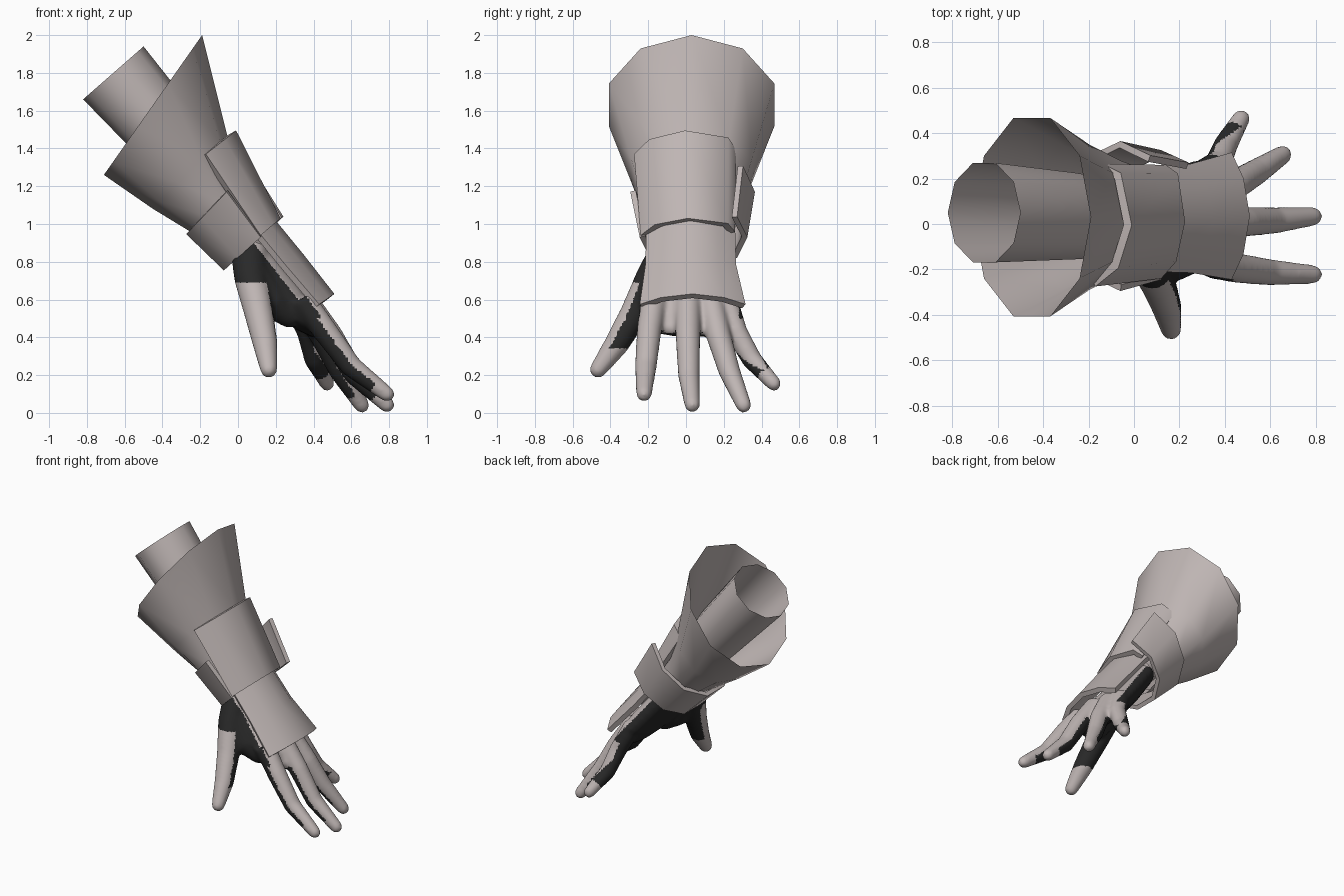
import bpy, bmesh, math
from mathutils import Vector

if "Cube" in bpy.data.objects:
    bpy.data.objects.remove(bpy.data.objects["Cube"])

def material(name, rgb):
    m = bpy.data.materials.new(name)
    m.diffuse_color = (*rgb, 1)
    m.use_nodes = True
    m.node_tree.nodes["Principled BSDF"].inputs["Base Color"].default_value = m.diffuse_color
    return m

LIGHT = material("warm_grey", (0.52, 0.465, 0.455))
DARK = material("charcoal", (0.022, 0.022, 0.022))
BACK = Vector((0.787, 0, 0.617))        # direction the back of the hand faces

def smooth(ob, angle):
    bpy.ops.object.select_all(action='DESELECT')
    bpy.context.view_layer.objects.active = ob
    ob.select_set(True)
    bpy.ops.object.shade_smooth_by_angle(angle=math.radians(angle))

def make(name, bm, mats):
    me = bpy.data.meshes.new(name)
    bm.to_mesh(me)
    bm.free()
    for m in mats:
        me.materials.append(m)
    ob = bpy.data.objects.new(name, me)
    bpy.context.collection.objects.link(ob)
    bpy.context.view_layer.objects.active = ob
    return ob

def bridge(bm, rows, closed):
    n = len(rows[0])
    for r0, r1 in zip(rows, rows[1:]):
        for i in range(n if closed else n - 1):
            j = (i + 1) % n
            bm.faces.new((r0[i], r1[i], r1[j], r0[j]))

def shell(name, profile, ends, closed=False, thick=0.0):
    """Skin a (side, depth) profile through ends (x, y, z, half width, depth x, depth z)."""
    bm = bmesh.new()
    rows = [[bm.verts.new((x + vx * d, y + hy * s, z + vz * d)) for s, d in profile]
            for x, y, z, hy, vx, vz in ends]
    bridge(bm, rows, closed)
    ob = make(name, bm, [LIGHT])
    if thick:
        mod = ob.modifiers.new("thickness", 'SOLIDIFY')
        mod.thickness = thick
        mod.offset = -1
        bpy.ops.object.modifier_apply(modifier=mod.name)
    smooth(ob, 60)

decagon = [(math.sin(math.tau * i / 10), math.cos(math.tau * i / 10)) for i in range(10)]
wrist_arch = [(-1, 0), (-0.7, 0.63), (0, 1), (0.85, 0.7), (1, 0.2)]
hand_arch = [(-1, 0), (-0.6, 0.65), (0, 1), (0.6, 0.65), (1, 0)]
cradle = [(math.cos(math.radians(a)), math.sin(math.radians(a))) for a in range(-36, 181, 36)]

# Forearm sleeve and flared cuff
shell("forearm_sleeve", decagon, [(-0.66, 0.05, 1.80, 0.23, 0.16, 0.14),
                                  (-0.30, 0.035, 1.39, 0.20, 0.14, 0.12),
                                  (0.02, 0.02, 0.97, 0.16, 0.09, 0.07)], True)
shell("flared_cuff", decagon, [(-0.45, 0.03, 1.63, 0.46, 0.26, 0.37),
                               (-0.255, 0.03, 1.28, 0.335, 0.195, 0.20),
                               (-0.10, 0.03, 1.07, 0.26, 0.145, 0.115),
                               (0.02, 0.03, 0.94, 0.22, 0.10, 0.09)], True)

# Wrist band cradling the wrist, and the two overlapping back plates
shell("wrist_band", cradle, [(-0.06, 0.035, 1.17, 0.33, -0.225, -0.235),
                             (0.12, 0.04, 0.93, 0.285, -0.205, -0.185)], thick=0.03)
shell("wrist_plate", wrist_arch, [(-0.17, -0.005, 1.37, 0.27, 0.16, 0.125),
                                  (0.12, 0.01, 0.94, 0.25, 0.105, 0.09)], thick=0.04)
shell("hand_plate", hand_arch, [(0.09, 0.025, 0.98, 0.235, 0.10, 0.05),
                                (0.25, 0.025, 0.785, 0.24, 0.10, 0.05),
                                (0.43, 0.035, 0.575, 0.28, 0.08, 0.055)], thick=0.035)

# Glove: palm, thumb and fingers as overlapping lofts, fused by a voxel remesh
def limb(bm, stations):
    """Loft ellipses through (x, y, z, half width, half depth), with rounded ends."""
    pts = [(Vector(s[:3]), s[3], s[4] if len(s) > 4 else s[3]) for s in stations]
    tip, w, d = pts[-1]
    t = (tip - pts[-2][0]).normalized()
    pts += [(tip + t * d * math.sin(a), w * math.cos(a), d * math.cos(a)) for a in (0.5, 0.95, 1.3)]
    rows = []
    for i, (p, w, d) in enumerate(pts):
        t = (pts[min(i + 1, len(pts) - 1)][0] - pts[max(i - 1, 0)][0]).normalized()
        side = (Vector((0, 1, 0)) - t * t.y).normalized()
        up = side.cross(t)
        rows.append([bm.verts.new(p + side * w * math.cos(k * math.tau / 16)
                                  + up * d * math.sin(k * math.tau / 16)) for k in range(16)])
    bridge(bm, rows, True)
    bm.faces.new(rows[0])
    bm.faces.new(rows[-1])

fingers = [
    [(0.34, -0.17, 0.60, 0.07), (0.46, -0.195, 0.435, 0.066), (0.60, -0.213, 0.245, 0.058), (0.788, -0.222, 0.10, 0.042)],
    [(0.35, 0.01, 0.60, 0.07), (0.49, 0.01, 0.41, 0.066), (0.62, 0.015, 0.20, 0.058), (0.788, 0.033, 0.043, 0.042)],
    [(0.33, 0.13, 0.59, 0.07), (0.45, 0.175, 0.40, 0.066), (0.54, 0.23, 0.22, 0.058), (0.655, 0.305, 0.041, 0.042)],
    [(0.29, 0.21, 0.60, 0.065), (0.37, 0.265, 0.43, 0.06), (0.405, 0.35, 0.28, 0.054), (0.472, 0.465, 0.155, 0.040)],
]
thumb = [(0.06, -0.09, 0.86, 0.10), (0.07, -0.18, 0.71, 0.09), (0.11, -0.27, 0.53, 0.078),
         (0.145, -0.37, 0.36, 0.066), (0.163, -0.465, 0.23, 0.046)]
palm = [(0.00, 0.02, 0.94, 0.18, 0.09), (0.13, 0.02, 0.77, 0.215, 0.10),
        (0.27, 0.03, 0.60, 0.25, 0.10), (0.36, 0.03, 0.49, 0.25, 0.075), (0.40, 0.03, 0.45, 0.23, 0.05)]
web = [(0.09, -0.15, 0.73, 0.09), (0.19, -0.16, 0.58, 0.09), (0.27, -0.14, 0.52, 0.07)]
bm = bmesh.new()
for chain in fingers + [thumb, palm, web]:
    limb(bm, chain)
bmesh.ops.recalc_face_normals(bm, faces=bm.faces)
glove = make("glove", bm, [LIGHT, DARK])
mod = glove.modifiers.new("fuse", 'REMESH')
mod.mode = 'VOXEL'
mod.voxel_size = 0.012
mod = glove.modifiers.new("soften", 'SMOOTH')
mod.iterations = 10
for name in ("fuse", "soften"):
    bpy.ops.object.modifier_apply(modifier=name)
smooth(glove, 180)

# Light leather on the back, the thumb's outer side and the tips; dark palm
tips = [Vector(f[-1][:3]) for f in fingers]
thumb_side = Vector((-0.3, -0.95, 0))
for f in glove.data.polygons:
    c, n = f.center, f.normal
    if c.y < -0.17 and c.z < 0.69 and c.x < 0.15 + 0.18 * (0.7 - c.z):
        light = c.z < 0.34 or n.dot(thumb_side) > 0
    elif c.z < 0.5:
        light = n.dot(BACK) > (0.1 if c.y < 0.1 else -0.1) and c.dot(BACK) > 0.52 \
            or min((c - t).length for t in tips) < 0.09
    else:
        light = n.dot(BACK) > 0.4 and c.dot(BACK) > 0.62
    f.material_index = 0 if light else 1
